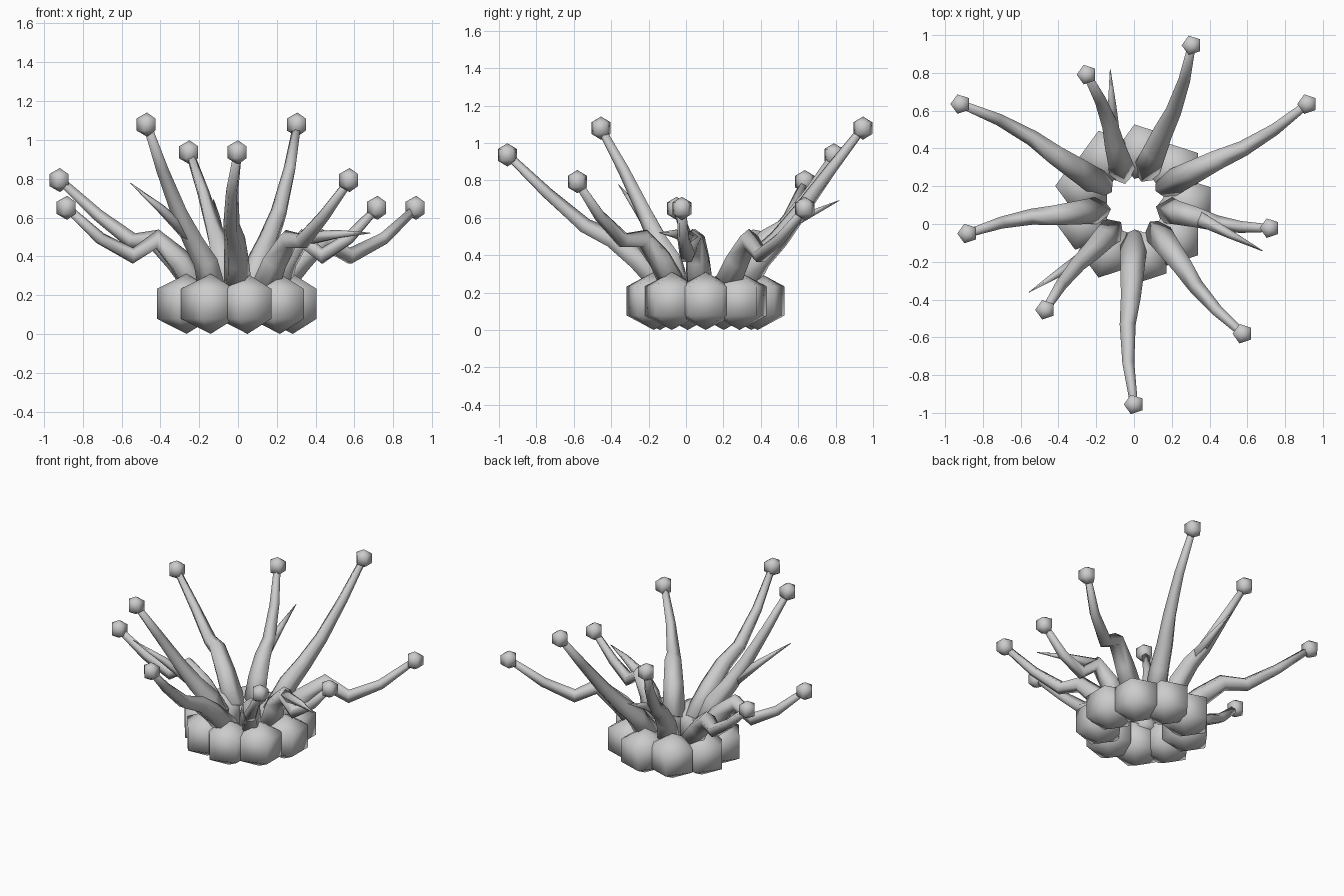
import bpy, bmesh, math
from mathutils import Vector

if "Cube" in bpy.data.objects:
    bpy.data.objects.remove(bpy.data.objects["Cube"])

grey = bpy.data.materials.new("soft grey")
grey.diffuse_color = (0.6, 0.6, 0.6, 1)
grey.use_nodes = True
grey.node_tree.nodes["Principled BSDF"].inputs["Base Color"].default_value = grey.diffuse_color
CENTRE_Y = 0.105


def polar(angle, radius, z):
    """Point around the ring's axis, angle in degrees."""
    a = math.radians(angle)
    return Vector((radius * math.cos(a), CENTRE_Y + radius * math.sin(a), z))


def finish(bm, name):
    bmesh.ops.recalc_face_normals(bm, faces=bm.faces)
    for f in bm.faces:
        f.smooth = True
    mesh = bpy.data.meshes.new(name)
    bm.to_mesh(mesh)
    bm.free()
    mesh.materials.append(grey)
    ob = bpy.data.objects.new(name, mesh)
    bpy.context.collection.objects.link(ob)


def ball(name, c, width, height):
    """Five-sided ball: two pentagon rings and two poles."""
    bm = bmesh.new()
    top = bm.verts.new(c + Vector((0, 0, height)))
    bottom = bm.verts.new(c - Vector((0, 0, height)))
    angles = [math.radians(36 + 72 * k) for k in range(5)]
    up, low = [[bm.verts.new(c + Vector((width * math.cos(a), width * math.sin(a), z * height)))
                for a in angles] for z in (0.5, -0.5)]
    for i in range(5):
        j = (i + 1) % 5
        bm.faces.new((up[i], up[j], top))
        bm.faces.new((low[i], low[j], up[j], up[i]))
        bm.faces.new((low[j], low[i], bottom))
    finish(bm, name)


def tube(name, pts, radii, sides=5):
    """Tapered tube swept along a bent path."""
    bm = bmesh.new()
    rings = []
    for i, p in enumerate(pts):
        t = (pts[min(i + 1, len(pts) - 1)] - pts[max(i - 1, 0)]).normalized()
        side = t.cross(Vector((0, 0, 1))).normalized()
        up = side.cross(t)
        rings.append([bm.verts.new(p + radii[i] * (math.sin(a) * side + math.cos(a) * up))
                      for a in (2 * math.pi * k / sides for k in range(sides))])
    for a, b in zip(rings, rings[1:]):
        for i in range(sides):
            j = (i + 1) % sides
            bm.faces.new((a[i], a[j], b[j], b[i]))
    bm.faces.new(rings[0])
    bm.faces.new(rings[-1])
    finish(bm, name)


for k in range(9):
    # base bulb
    ball(f"base_bulb_{k + 1}", polar(40 * k, 0.282, 0.155), 0.152, 0.155)

    # tentacle: reach repeats every three, lift every four
    angle = 40 * k - 10
    reach = 0.73 + 0.165 * (-k % 3)
    lift = (0, 0, 3, 2, 1, 0, 3, 2, 1)[k]
    path = [
        polar(angle, 0.19, 0.2),
        polar(angle - 1.5, 0.34 * reach, 0.375),
        polar(angle - 2, 0.47 * reach, 0.485),
        polar(angle - 3, 0.61 * reach, 0.40 + 0.077 * lift),
        polar(angle - 2, 0.80 * reach, 0.49 + 0.12 * lift),
        polar(angle, reach, 0.65 + 0.143 * lift),
    ]
    tube(f"tentacle_{k + 1}", path, [0.078 - 0.0112 * i for i in range(6)])
    ball(f"tentacle_tip_{k + 1}", path[-1], 0.054, 0.062)

    # thin thorn beside each of the shortest tentacles
    if k % 3 == 0:
        tip = polar(angle - 10, 0.725, 0.52 + 0.086 * lift)
        middle = path[2].lerp(tip, 0.5) + Vector((0, 0, 0.01))
        tube(f"thorn_{k + 1}", [path[2], middle, tip], (0.04, 0.024, 0.002))
